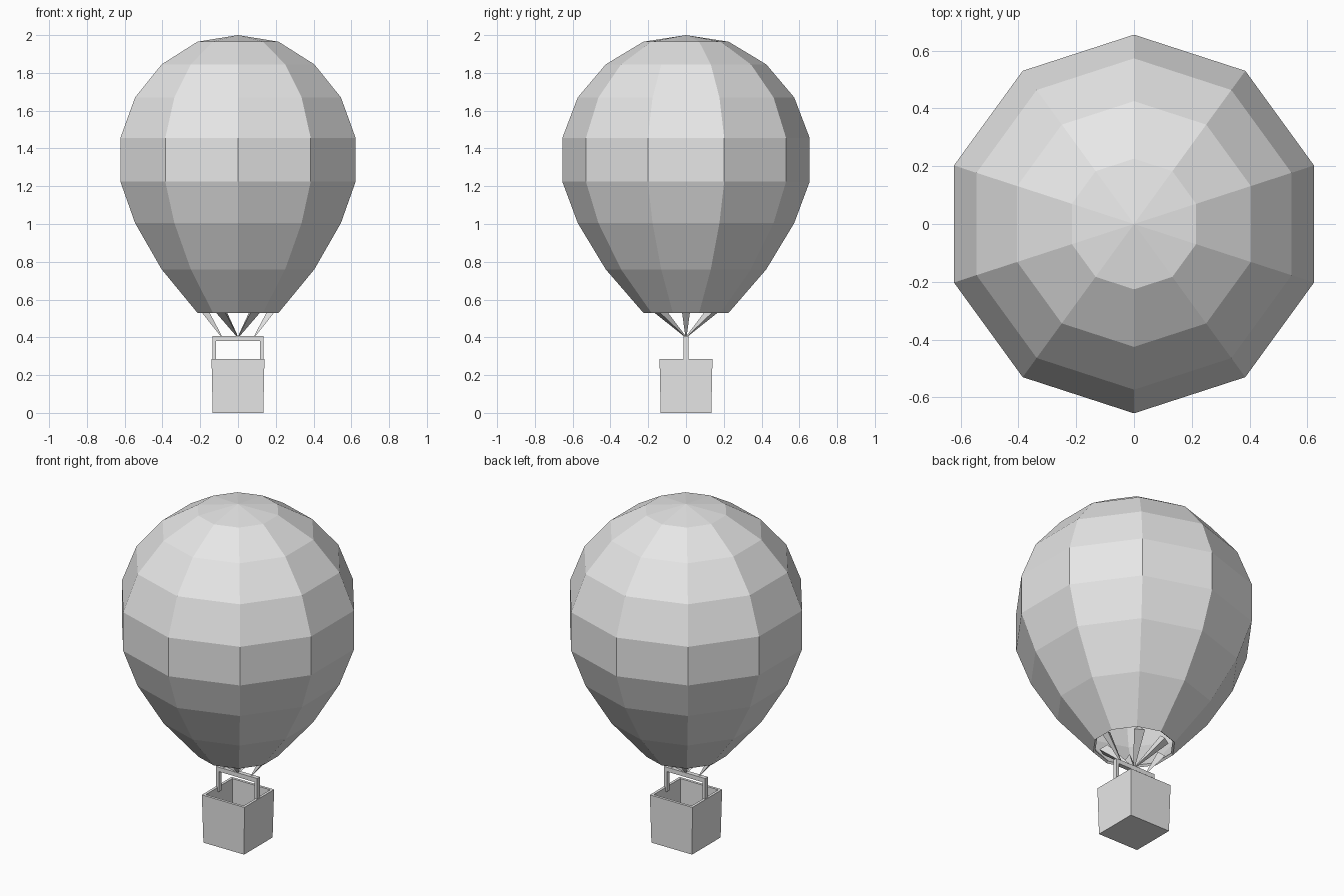
import bpy, bmesh, math
from mathutils import Vector

if "Cube" in bpy.data.objects:
    bpy.data.objects.remove(bpy.data.objects["Cube"], do_unlink=True)

grey = bpy.data.materials.new("plain_grey")
grey.use_nodes = True
grey.diffuse_color = (0.8, 0.8, 0.8, 1)
grey.node_tree.nodes["Principled BSDF"].inputs["Base Color"].default_value = (0.8, 0.8, 0.8, 1)


def finish(name, bm):
    bmesh.ops.recalc_face_normals(bm, faces=bm.faces)
    mesh = bpy.data.meshes.new(name)
    bm.to_mesh(mesh)
    bm.free()
    mesh.materials.append(grey)
    obj = bpy.data.objects.new(name, mesh)
    bpy.context.collection.objects.link(obj)
    return obj


def box(name, size, centre):
    bm = bmesh.new()
    bmesh.ops.create_cube(bm, size=1)
    bmesh.ops.scale(bm, vec=size, verts=bm.verts)
    bmesh.ops.translate(bm, vec=centre, verts=bm.verts)
    return finish(name, bm)


# Envelope: ten-sided rings, closed at the crown and open at the mouth
SIDES = 10
profile = [(0.226, 0.53), (0.425, 0.76), (0.573, 1.005), (0.655, 1.225),
           (0.655, 1.455), (0.573, 1.67), (0.425, 1.845), (0.226, 1.965)]
bm = bmesh.new()
rings = []
for r, z in profile:
    angles = [math.pi / 2 + math.tau * i / SIDES for i in range(SIDES)]
    rings.append([bm.verts.new((r * math.cos(a), r * math.sin(a), z)) for a in angles])
crown = bm.verts.new((0, 0, 2))
for i in range(SIDES):
    j = (i + 1) % SIDES
    for low, high in zip(rings, rings[1:]):
        bm.faces.new((low[i], low[j], high[j], high[i]))
    bm.faces.new((rings[-1][i], rings[-1][j], crown))
envelope = finish("envelope", bm)
wall = envelope.modifiers.new("wall", "SOLIDIFY")
wall.thickness = 0.015
wall.offset = -1

# Basket: slightly flared open box
bm = bmesh.new()
bmesh.ops.create_cube(bm, size=1)
for v in bm.verts:
    half = 0.14 if v.co.z > 0 else 0.134
    v.co = (math.copysign(half, v.co.x), math.copysign(half, v.co.y), 0.285 if v.co.z > 0 else 0)
bm.faces.ensure_lookup_table()
top = max(bm.faces, key=lambda f: f.calc_center_median().z)
bmesh.ops.inset_region(bm, faces=[top], thickness=0.022)
well = bmesh.ops.extrude_face_region(bm, geom=[top])
bmesh.ops.translate(bm, vec=(0, 0, -0.26), verts=[g for g in well["geom"] if isinstance(g, bmesh.types.BMVert)])
if top.is_valid:
    bmesh.ops.delete(bm, geom=[top], context="FACES_ONLY")
finish("basket", bm)

# Frame above the basket
for side, name in ((1, "left"), (-1, "right")):
    box(f"{name}_post", (0.018, 0.026, 0.13), (side * 0.126, 0, 0.325))
box("crossbar", (0.27, 0.026, 0.026), (0, 0, 0.394))


# Ropes: slim three-sided tapers widening towards the mouth
def rope(name, start, end, radius):
    start, end = Vector(start), Vector(end)
    axis = end - start
    bm = bmesh.new()
    bmesh.ops.create_cone(bm, cap_ends=True, segments=3, radius1=0.003, radius2=radius, depth=axis.length)
    bmesh.ops.rotate(bm, matrix=axis.to_track_quat("Z", "Y").to_matrix(), verts=bm.verts)
    bmesh.ops.translate(bm, vec=(start + end) / 2, verts=bm.verts)
    return finish(name, bm)


for sx, side in ((1, "left"), (-1, "right")):
    rope(f"{side}_rope", (sx * 0.085, 0, 0.4), (sx * 0.19, 0, 0.55), 0.026)
    for sy, end in ((-1, "front"), (1, "back")):
        rope(f"{end}_{side}_rope", (0, 0, 0.4), (sx * 0.09, sy * 0.15, 0.55), 0.035)
